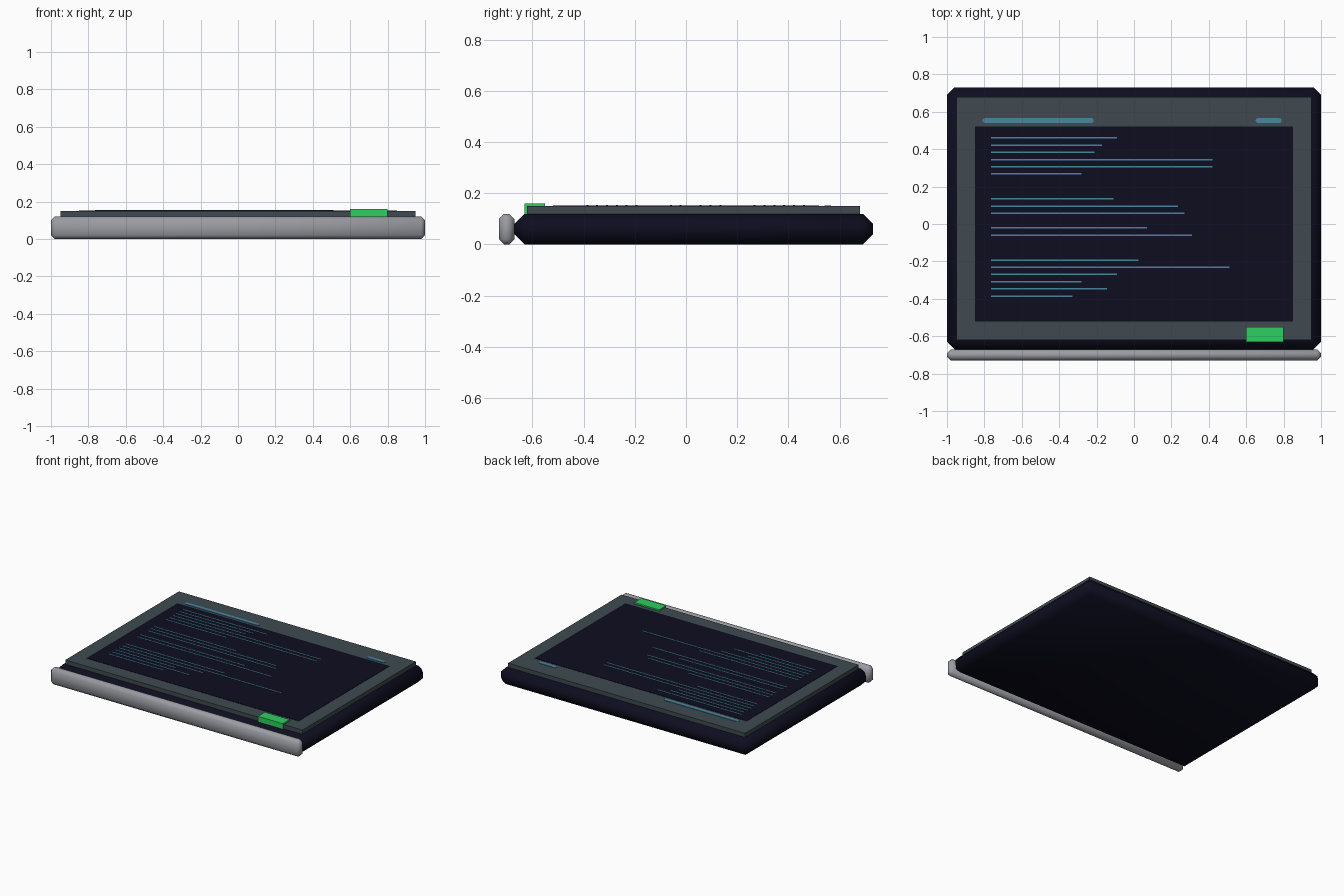
import bpy, bmesh, math

if "Cube" in bpy.data.objects:
    bpy.data.objects.remove(bpy.data.objects["Cube"])


def material(name, rgb):
    m = bpy.data.materials.new(name)
    m.diffuse_color = (*rgb, 1)
    m.use_nodes = True
    m.node_tree.nodes["Principled BSDF"].inputs["Base Color"].default_value = m.diffuse_color
    return m


NAVY = material("dark_navy", (0.004, 0.004, 0.014))
SLATE = material("slate_grey", (0.05, 0.068, 0.08))
GREY = material("light_grey", (0.33, 0.335, 0.365))
CYAN = material("dull_cyan", (0.065, 0.24, 0.36))
GREEN = material("green", (0.027, 0.62, 0.115))


def add_object(name, bm, mat):
    mesh = bpy.data.meshes.new(name)
    bm.to_mesh(mesh)
    bm.free()
    mesh.materials.append(mat)
    ob = bpy.data.objects.new(name, mesh)
    bpy.context.collection.objects.link(ob)
    return ob


def add_box(bm, x, y, z):
    """Add a box from its (low, high) range on every axis."""
    verts = bmesh.ops.create_cube(bm, size=1)["verts"]
    for v in verts:
        for i, (lo, hi) in enumerate((x, y, z)):
            v.co[i] = lo if v.co[i] < 0 else hi


def box(name, mat, x, y, z, chamfer=0.0):
    bm = bmesh.new()
    add_box(bm, x, y, z)
    if chamfer:
        bmesh.ops.bevel(bm, geom=bm.edges[:], offset=chamfer, segments=1,
                        affect='EDGES')
    ob = add_object(name, bm, mat)
    if chamfer:  # soft shading across the chamfers
        for o in bpy.context.selected_objects:
            o.select_set(False)
        ob.select_set(True)
        bpy.context.view_layer.objects.active = ob
        bpy.ops.object.shade_smooth_by_angle(angle=math.radians(60))
    return ob


def pill(name, mat, x0, x1, y, radius, z0, z1):
    """Thin bar with rounded ends, lying along x."""
    bm = bmesh.new()
    verts = []
    for cx, start in ((x1 - radius, -90), (x0 + radius, 90)):
        for i in range(7):
            a = math.radians(start + i * 30)
            verts.append(bm.verts.new((cx + radius * math.cos(a),
                                       y + radius * math.sin(a), z0)))
    face = bm.faces.new(verts)
    top = bmesh.ops.extrude_face_region(bm, geom=[face])["geom"]
    bmesh.ops.translate(bm, vec=(0, 0, z1 - z0),
                        verts=[g for g in top if isinstance(g, bmesh.types.BMVert)])
    bmesh.ops.recalc_face_normals(bm, faces=bm.faces[:])
    return add_object(name, bm, mat)


# Main slab and the grip bar along the front
box("body", NAVY, (-1, 1), (-0.67, 0.73), (0, 0.12), 0.04)
box("front_bar", GREY, (-1, 1), (-0.73, -0.67), (0, 0.12), 0.02)

# Bezel plate and display
box("screen_frame", SLATE, (-0.95, 0.95), (-0.62, 0.68), (0.11, 0.15))
box("screen", NAVY, (-0.85, 0.85), (-0.52, 0.52), (0.148, 0.152))

# Green button on the lower right corner
box("button", GREEN, (0.6, 0.8), (-0.63, -0.55), (0.12, 0.16))

# Header strips above the display
pill("header_left", CYAN, -0.81, -0.215, 0.553, 0.013, 0.148, 0.153)
pill("header_right", CYAN, 0.65, 0.79, 0.553, 0.013, 0.148, 0.153)

# Rows of thin lines on the display: top of each group, then right ends
groups = [
    (0.460, (-0.09, -0.17, -0.21, 0.42, 0.42, -0.28)),
    (0.134, (-0.11, 0.235, 0.27)),
    (-0.021, (0.07, 0.31)),
    (-0.193, (0.025, 0.51, -0.09, -0.28, -0.145, -0.33)),
]
bm = bmesh.new()
for top, ends in groups:
    for i, end in enumerate(ends):
        y = top - i * 0.0384
        add_box(bm, (-0.765, end), (y - 0.004, y + 0.004), (0.150, 0.154))
add_object("screen_lines", bm, CYAN)
